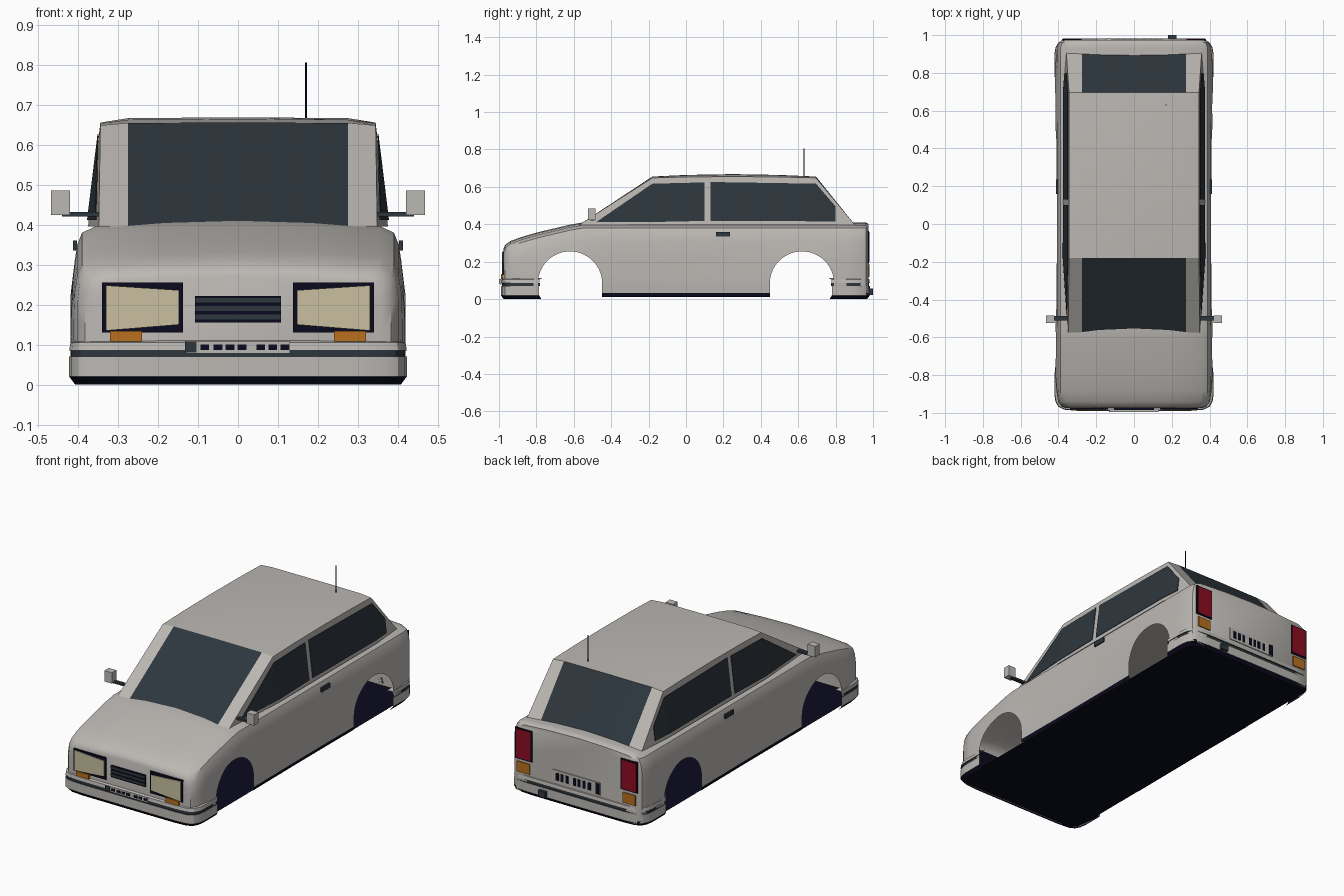
import bpy, bmesh, math
from mathutils import Vector

if "Cube" in bpy.data.objects:
    bpy.data.objects.remove(bpy.data.objects["Cube"])


def material(name, r, g, b):
    m = bpy.data.materials.new(name)
    m.use_nodes = True
    m.diffuse_color = (r, g, b, 1)
    m.node_tree.nodes["Principled BSDF"].inputs["Base Color"].default_value = (r, g, b, 1)
    return m


PAINT = material("warm grey paint", .50, .48, .455)
SLATE = material("slate glass", .026, .038, .048)
NAVY = material("dark navy trim", .003, .003, .013)
LENS = material("cream lens", .58, .53, .35)
AMBER = material("amber lens", .48, .16, .013)
RED = material("red lens", .27, .004, .015)


def add(name, bm, *mats, normals=True):
    if normals:
        bmesh.ops.recalc_face_normals(bm, faces=bm.faces)
    me = bpy.data.meshes.new(name)
    bm.to_mesh(me)
    bm.free()
    for m in mats:
        me.materials.append(m)
    ob = bpy.data.objects.new(name, me)
    bpy.context.collection.objects.link(ob)
    return ob


def smooth(ob, degrees):
    bpy.ops.object.select_all(action='DESELECT')
    ob.select_set(True)
    bpy.context.view_layer.objects.active = ob
    bpy.ops.object.shade_smooth_by_angle(angle=math.radians(degrees))


def skin(rows, closed):
    """Bridge rows of points into a grid of quads."""
    bm = bmesh.new()
    vs = [[bm.verts.new(p) for p in row] for row in rows]
    n = len(rows[0])
    for a, b in zip(vs, vs[1:]):
        for i in range(n if closed else n - 1):
            j = (i + 1) % n
            bm.faces.new((a[i], a[j], b[j], b[i]))
    if closed:
        bm.faces.new(vs[0])
        bm.faces.new(vs[-1])
    return bm


def mirrored(half, y):
    """Full cross-section from (x, z) points that end on the centre line."""
    full = half + [(-x, z) for x, z in reversed(half[:-1])]
    return [(x, y, z) for x, z in full]


def prism(name, points, push, mat):
    bm = bmesh.new()
    face = bm.faces.new([bm.verts.new(p) for p in points])
    ext = bmesh.ops.extrude_face_region(bm, geom=[face], use_keep_orig=True)
    bmesh.ops.translate(bm, vec=Vector(push),
                        verts=[v for v in ext["geom"] if isinstance(v, bmesh.types.BMVert)])
    return add(name, bm, mat)


def plate(name, x0, x1, z0, z1, y, mat, depth=.005):
    pts = [(x0, y, z0), (x1, y, z0), (x1, y, z1), (x0, y, z1)]
    return prism(name, pts, (0, depth, 0), mat)


# Lower body: station y, half width, deck height, wheel arch flare
stations = [(-.975, .358, .262, 0), (-.967, .382, .28, 0), (-.94, .402, .30, 0),
            (-.88, .408, .322, .003), (-.79, .408, .348, .01), (-.62, .408, .388, .014),
            (-.55, .408, .40, .012), (-.43, .408, .40, .002), (0, .408, .40, 0),
            (.43, .408, .40, .002), (.55, .408, .40, .012), (.7, .408, .40, .014),
            (.85, .408, .40, .009), (.93, .408, .40, 0), (.962, .398, .40, 0), (.975, .378, .392, 0)]


def body_section(y, w, top, flare):
    f = w + flare
    half = [(f - .004, .012), (f, .032), (f, .12), (w + flare * .8, top * .55),
            (w, top - .09), (w * .985, top - .05), (w * .955, top - .02),
            (w * .87, top - .004), (w * .45, top + .006), (0, top + .01)]
    return mirrored(half, y)


body = add("body_shell", skin([body_section(*s) for s in stations], True), PAINT, NAVY)
for f in body.data.polygons:
    f.material_index = 1 if f.center.z < .03 else 0

# Wheel openings, cut right through and then hollowed
bpy.context.view_layer.objects.active = body
for y in (-.62, .62):
    arc = [math.pi * i / 28 for i in range(29)]
    pts = [(-.6, y + .172 * math.cos(a), .083 + .172 * math.sin(a)) for a in arc]
    pts += [(-.6, y - .172, -.1), (-.6, y + .172, -.1)]
    cutter = prism("arch_cutter", pts, (1.2, 0, 0), PAINT)
    cutter.hide_render = True
    mod = body.modifiers.new("arch", 'BOOLEAN')
    mod.operation, mod.solver, mod.object = 'DIFFERENCE', 'EXACT', cutter
    bpy.ops.object.modifier_apply(modifier=mod.name)
    bpy.data.objects.remove(cutter)
bm = bmesh.new()
bm.from_mesh(body.data)
inner = []
for f in bm.faces:
    c = f.calc_center_median()
    if abs(c.x) < .2 and c.z < .27 and abs(c.y) < .9:
        inner.append(f)
bmesh.ops.delete(bm, geom=inner, context='FACES')
bm.to_mesh(body.data)
bm.free()
smooth(body, 35)

# Floor pan
bm = bmesh.new()
outline = [(s[1] - .004, s[0]) for s in stations]
outline += [(-x, y) for x, y in reversed(outline)]
bm.faces.new([bm.verts.new((x, y, .012)) for x, y in outline])
add("floor_pan", bm, NAVY)

# Cabin: station y, base half width, roof edge height
BASE, EDGE = .395, .648
cabin_rows = [(-.575, .348, BASE, 0), (-.18, .375, EDGE, .006), (0, .375, EDGE + .005, .009),
              (.25, .375, EDGE + .007, .011), (.5, .375, EDGE + .005, .009),
              (.695, .375, EDGE, .006), (.905, .358, BASE, 0)]
rows = []
for y, base, z, dome in cabin_rows:
    top = .344 if dome else base
    rows.append(mirrored([(base, BASE), (top, z), (.275, z + dome), (0, z + dome * 1.2)], y))
bm = skin(rows, False)
bmesh.ops.remove_doubles(bm, verts=bm.verts, dist=.0005)
cabin = add("cabin", bm, PAINT, SLATE)
for f in cabin.data.polygons:
    if abs(f.center.x) < .2 and (f.center.y < -.2 or f.center.y > .7):
        f.material_index = 1
smooth(cabin, 12)


# Side glass laid on the sloping cabin sides
def side_x(y, z):
    if y < -.18:
        base = .348 + (y + .575) / .395 * .027
        top_z = BASE + (y + .575) / .395 * (EDGE - BASE)
        edge = .348 + (y + .575) / .395 * -.004
    else:
        k = max(0, (y - .695) / .21)
        base, edge = .375 - .017 * k, .344 + .014 * k
        top_z = EDGE - k * (EDGE - BASE)
    return base + (edge - base) * (z - BASE) / (top_z - BASE) + .0015


panes = {"front_quarter_glass": [(-.48, .412), (-.18, .412), (-.18, .617)],
         "front_door_glass": [(-.18, .412), (.10, .418), (.10, .624), (-.18, .617)],
         "rear_side_glass": [(.13, .418), (.695, .416), (.695, .617), (.13, .626)],
         "rear_quarter_glass": [(.695, .416), (.80, .415), (.80, .495), (.695, .617)]}
for s, side in ((1, "left"), (-1, "right")):
    for name, poly in panes.items():
        prism(f"{side}_{name}", [(s * side_x(y, z), y, z) for y, z in poly],
              (s * .003, 0, 0), SLATE)
    # Door handle and mirror
    prism(f"{side}_door_handle", [(s * .403, y, z) for y, z in
          ((.16, .335), (.235, .335), (.235, .36), (.16, .36))], (s * .009, 0, 0), SLATE)
    plate(f"{side}_mirror_arm", s * .345, s * .44, .42, .431, -.51, SLATE, .022)
    plate(f"{side}_mirror", s * .42, s * .467, .424, .485, -.525, PAINT, .04)

    # Headlight, indicators and tail lamps
    plate(f"{side}_headlight_frame", s * .137, s * .34, .13, .255, -.981, NAVY, .008)
    lens = [(.147, .15), (.33, .135), (.33, .248), (.147, .236)]
    prism(f"{side}_headlight", [(s * x, -.985, z) for x, z in lens], (0, .005, 0), LENS)
    plate(f"{side}_front_indicator", s * .24, s * .32, .108, .134, -.988, AMBER, .009)
    plate(f"{side}_tail_lamp_frame", s * .277, s * .382, .19, .365, .972, NAVY, .007)
    plate(f"{side}_tail_lamp", s * .284, s * .375, .197, .358, .976, RED, .006)
    plate(f"{side}_rear_indicator", s * .29, s * .37, .118, .176, .974, AMBER, .007)

# Grille
plate("grille", -.107, .107, .155, .222, -.981, NAVY, .007)
for i in range(3):
    z = .163 + i * .021
    plate(f"grille_slat_{i + 1}", -.107, .107, z, z + .012, -.984, SLATE)

# Bumpers: rounded plan swept through a stepped profile of (height, outset)
plan = [(.422, .785), (.422, .90), (.416, .94), (.40, .968), (.37, .983), (.30, .989), (0, .99)]
plan += [(-x, y) for x, y in reversed(plan[:-1])]
steps = [(0, -.015), (.02, 0), (.07, 0), (.07, -.006), (.085, -.006),
         (.085, 0), (.105, -.003), (.114, -.025)]
for name, k in (("front_bumper", -1), ("rear_bumper", .993)):
    bm = skin([[(x * (1 + o / .42), k * y * (1 + o), z) for x, y in plan] for z, o in steps], False)
    bumper = add(name, bm, PAINT, SLATE, NAVY)
    for f in bumper.data.polygons:
        z = f.center.z
        f.material_index = 2 if z < .018 else 1 if .069 < z < .086 else 0
    smooth(bumper, 30)

# Registration plates with plain dark blocks
blocks = [-.083, -.05, -.02, .01, .057, .087, .117]
plate("front_plate", -.13, .13, .078, .108, -.994, PAINT, .008)
plate("front_plate_badge", -.132, -.104, .08, .108, -.996, SLATE)
plate("rear_plate", -.15, .15, .118, .188, .974, PAINT, .006)
plate("rear_plate_badge", -.146, -.122, .122, .184, .977, NAVY)
for i, x in enumerate(blocks):
    plate(f"front_plate_block_{i + 1}", x - .011, x + .011, .086, .1, -.996, NAVY)
    plate(f"rear_plate_block_{i + 1}", x - .009, x + .009, .132, .174, .977, NAVY)

# Rear tow cover and aerial
plate("tow_cover", .18, .225, .022, .056, .975, SLATE, .025)
bpy.ops.mesh.primitive_cylinder_add(vertices=8, radius=.003, depth=.155, location=(.17, .63, .7275))
aerial = bpy.context.object
aerial.name = "aerial"
aerial.data.materials.append(NAVY)
